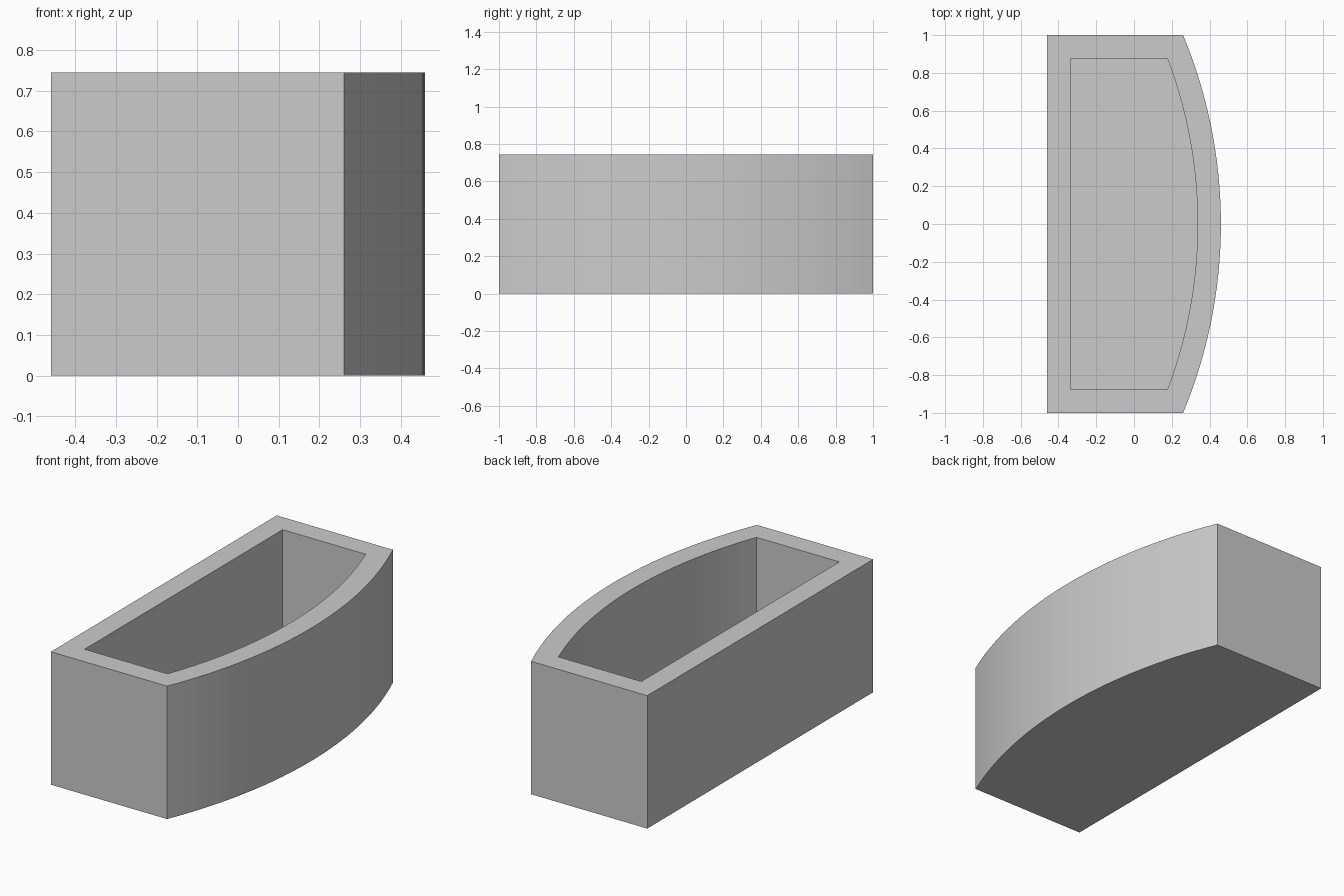
import bpy, bmesh, math

cube = bpy.data.objects.get("Cube")
if cube:
    bpy.data.objects.remove(cube, do_unlink=True)

HEIGHT, FLOOR, WALL = 0.745, 0.123, 0.123
BACK, RADIUS, CENTRE = -0.46, 2.6, -2.14
SEGMENTS = 32

grey = bpy.data.materials.new("plain grey")
grey.use_nodes = True
colour = (0.6, 0.6, 0.6, 1)
grey.diffuse_color = colour
grey.node_tree.nodes["Principled BSDF"].inputs["Base Color"].default_value = colour


def outline(inset):
    """Bow-fronted plan, counter-clockwise, moved inward by inset."""
    half, radius = 1 - inset, RADIUS - inset
    sweep = math.asin(half / radius)
    points = [(BACK + inset, half), (BACK + inset, -half)]
    for i in range(SEGMENTS + 1):
        a = sweep * (2 * i / SEGMENTS - 1)
        points.append((CENTRE + radius * math.cos(a), radius * math.sin(a)))
    return points


bm = bmesh.new()


def ring(inset, z):
    return [bm.verts.new((x, y, z)) for x, y in outline(inset)]


# Outer wall, rim, inner wall: rings joined in order, capped by base and floor
rings = [ring(0, 0), ring(0, HEIGHT), ring(WALL, HEIGHT), ring(WALL, FLOOR)]
count = len(rings[0])
for low, high in zip(rings, rings[1:]):
    for i in range(count):
        j = (i + 1) % count
        bm.faces.new((low[i], low[j], high[j], high[i]))
bm.faces.new(rings[0][::-1])
bm.faces.new(rings[-1])
bmesh.ops.recalc_face_normals(bm, faces=bm.faces)

mesh = bpy.data.meshes.new("planter_box")
bm.to_mesh(mesh)
bm.free()
mesh.materials.append(grey)
planter = bpy.data.objects.new("planter_box", mesh)
bpy.context.collection.objects.link(planter)
